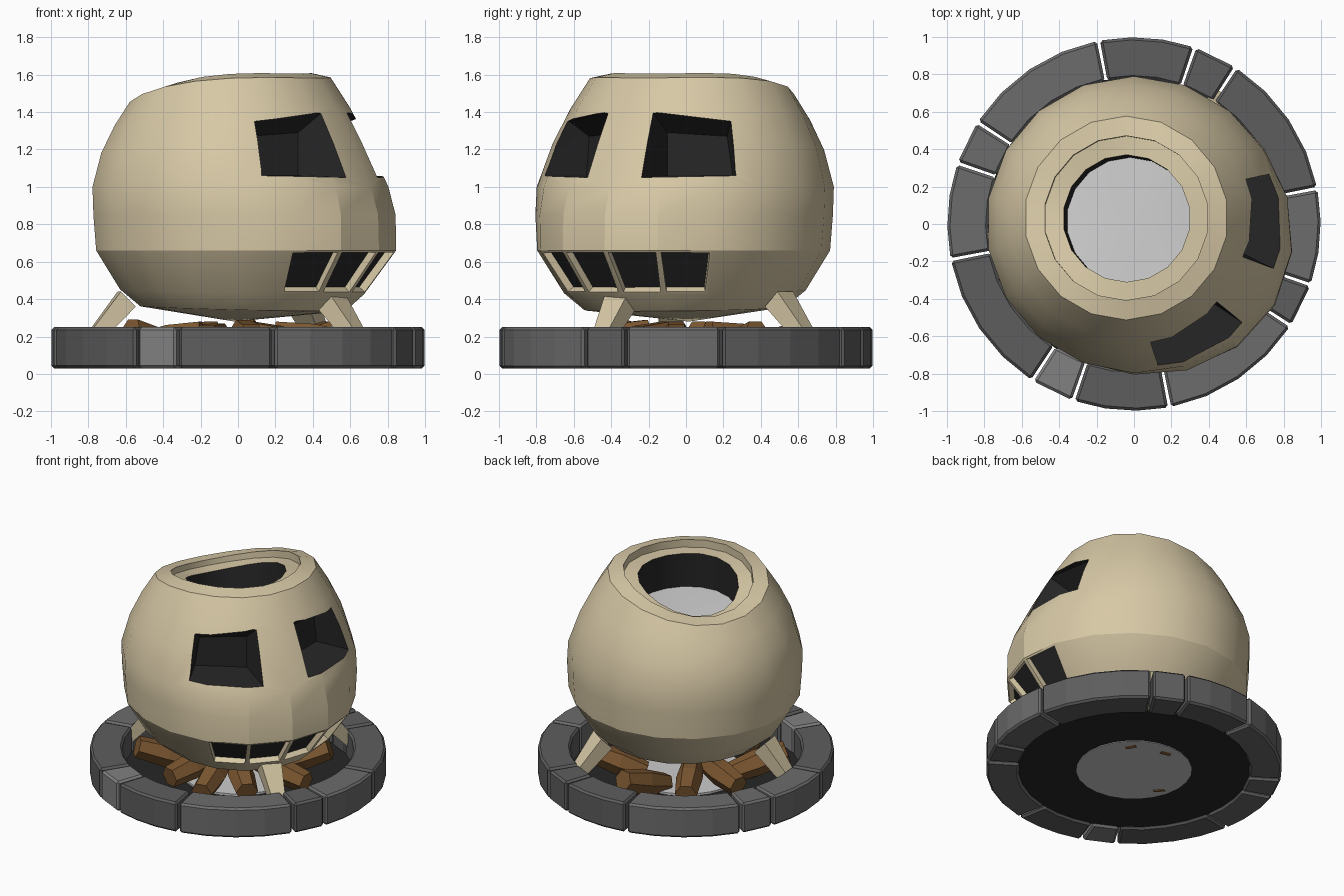
import bpy, bmesh, random
from math import radians, sin, cos, pi
from mathutils import Vector, Matrix

if "Cube" in bpy.data.objects:
    bpy.data.objects.remove(bpy.data.objects["Cube"])

random.seed(4)
FACE = radians(-30)  # direction the skull looks


def mat(name, r, g, b):
    m = bpy.data.materials.new(name)
    m.diffuse_color = (r, g, b, 1)
    m.use_nodes = True
    m.node_tree.nodes["Principled BSDF"].inputs["Base Color"].default_value = m.diffuse_color
    return m


BONE = mat("bone", .68, .58, .38)
DARK = mat("black", .02, .02, .02)
LIQUID = mat("liquid", .55, .55, .55)
WOOD = mat("wood", .20, .095, .03)
STONES = [mat("stone_%d" % i, v, v, v) for i, v in enumerate((.11, .15, .22))]


def finish(name, bm, mats):
    bmesh.ops.recalc_face_normals(bm, faces=bm.faces)
    me = bpy.data.meshes.new(name)
    bm.to_mesh(me)
    bm.free()
    for m in mats:
        me.materials.append(m)
    ob = bpy.data.objects.new(name, me)
    bpy.context.collection.objects.link(ob)
    return ob


def loft(loops, cap=True):
    """Closed solid through equal-length point loops."""
    bm = bmesh.new()
    rows = [[bm.verts.new(p) for p in l] for l in loops]
    n = len(rows[0])
    for a, b in zip(rows, rows[1:]):
        for i in range(n):
            bm.faces.new((a[i], a[(i + 1) % n], b[(i + 1) % n], b[i]))
    if cap:
        bm.faces.new(rows[0])
        bm.faces.new(rows[-1])
    return bm, rows


# Skull pot: 18-sided revolve with jaw bulge and tilted rim (radius, z, bulge)
PROFILE = [(.53, .35, .06), (.64, .44, .05), (.77, .66, .10), (.785, .85, .08),
           (.79, 1.0, .03), (.725, 1.2, 0), (.64, 1.36, 0), (.545, 1.5, 0),
           (.44, 1.52, 0), (.44, 1.47, 0), (.34, 1.47, 0), (.34, 1.25, 0)]


def pot_point(r, z, bulge, phi):
    c = cos(phi)
    r += bulge * max(0, c) ** 2
    off = .032 * min(1, max(0, (z - 1) / .5)) if r else 0
    if z > 1:
        z += (.052 + .085 * c - .055 * c * c) * (z - 1) / .5
    elif z < .5:
        z -= .015 * c
    a = FACE + phi
    return Vector((r * cos(a) - 1.3 * off, r * sin(a) + off, z))


loops = [[pot_point(r, z, b, 2 * pi * i / 18) for i in range(18)] for r, z, b in PROFILE]
bm, rows = loft(loops, False)
for row, z in ((rows[0], .28), (rows[-1], 1.27)):
    tip = bm.verts.new((-.02, .015, z))
    for i in range(18):
        f = bm.faces.new((row[i], row[(i + 1) % 18], tip))
        f.material_index = 2 if z > 1 else 0
bmesh.ops.recalc_face_normals(bm, faces=bm.faces)
# dark inner wall of the opening
for f in bm.faces:
    if set(f.verts) <= set(rows[-1] + rows[-2]):
        f.material_index = 1
# teeth slots: inset the four face sectors of the jaw band
teeth = [f for f in bm.faces if len(f.verts) == 4 and set(f.verts) <= {
    rows[k][i] for k in (1, 2) for i in (16, 17, 0, 1, 2)}]
bmesh.ops.inset_individual(bm, faces=teeth, thickness=.022, depth=0)
walls = bmesh.ops.inset_individual(bm, faces=teeth, thickness=.002, depth=-.04)
for f in teeth:
    f.material_index = 1
pot = finish("skull_pot", bm, [BONE, DARK, LIQUID])

# Eye sockets: tapered cutters, second one mirrored about the face direction
SURFACE = [(.59, -.18, 1.40), (.58, .24, 1.35), (.75, .27, 1.06), (.77, -.25, 1.05)]
BACK = [(.47, -.10, 1.29), (.47, .22, 1.27), (.47, .25, 1.06), (.47, -.10, 1.06)]
OUT = [(1.1, y, z) for x, y, z in SURFACE]
bpy.context.view_layer.objects.active = pot
for mirrored in (False, True):
    M = Matrix.Identity(3)
    if mirrored:
        M = (Matrix.Rotation(FACE, 3, 'Z') @ Matrix.Diagonal((1, -1, 1))
             @ Matrix.Rotation(-FACE, 3, 'Z'))
    bm, _ = loft([[M @ Vector(p) for p in l] for l in (BACK, SURFACE, OUT)])
    for f in bm.faces:
        f.material_index = 1
    cutter = finish("eye_cutter", bm, [BONE, DARK, LIQUID])
    cutter.hide_render = True
    mod = pot.modifiers.new("eye", 'BOOLEAN')
    mod.operation, mod.solver, mod.object = 'DIFFERENCE', 'EXACT', cutter
    bpy.ops.object.modifier_apply(modifier=mod.name)
    bpy.data.objects.remove(cutter)
bpy.ops.object.select_all(action='DESELECT')
pot.select_set(True)
bpy.ops.object.shade_smooth_by_angle(angle=radians(21))

# Three splayed tapered legs
for i, deg in enumerate((-35, 56, 187)):
    R = Matrix.Rotation(radians(deg), 3, 'Z')
    loop = lambda r, z, w, t: [R @ Vector((r + a * t, b * w, z + a * t)) for a, b in
                               ((-1, -1), (1, -1), (1, 1), (-1, 1))]
    bm, _ = loft([loop(.60, .40, .075, .04), loop(.82, .14, .04, .025)])
    finish("leg_%d" % i, bm, [BONE])

# Stone ring: long, medium and short blocks repeated four times
start = 57.0
for i in range(12):
    width, seg = ((46, 4), (30, 3), (14, 1))[i % 3]
    a0, a1 = start - width + .5, start - .5
    start -= width
    sections = []
    for k in range(seg + 1):
        a = radians(a0 + (a1 - a0) * k / seg)
        sections.append([(r * cos(a), r * sin(a), z) for r, z in
                         ((.78, .03), (.998, .03), (.998, .25), (.78, .25))])
    bm, _ = loft(sections)
    stone = finish("ring_stone_%d" % i, bm, [STONES[(i * 5 // 3) % 3 if i % 3 == 2 else i % 2]])
    bev = stone.modifiers.new("bevel", 'BEVEL')
    bev.width, bev.segments, bev.limit_method = .014, 1, 'ANGLE'
    bev.angle_limit = radians(40)

# Fire pit floor and ash patch
for name, r, z0, z1, m in (("pit_floor", .79, .045, .06, DARK), ("ash_patch", .39, .04, .075, None)):
    bm, _ = loft([[(r * cos(2 * pi * k / 24), r * sin(2 * pi * k / 24), z) for k in range(24)]
                  for z in (z0, z1)])
    finish(name, bm, [m] if m else [])

# Logs: hexagonal, leaning in or out (angle, outer radius, outer z, inner radius, inner z)
LOGS = [(-5, .60, .16, .20, .22), (-48, .50, .14, .12, .22), (-80, .58, .15, .20, .23),
        (-112, .55, .16, .18, .21), (212, .68, .23, .30, .09), (165, .55, .15, .20, .22),
        (125, .58, .16, .18, .22), (85, .66, .23, .28, .09), (38, .62, .22, .28, .09)]
for i, (deg, r0, z0, r1, z1) in enumerate(LOGS):
    a, b = radians(deg), radians(deg + random.uniform(-18, 18))
    p = Vector((r0 * cos(a), r0 * sin(a), z0))
    q = Vector((r1 * cos(b), r1 * sin(b), z1))
    R = (q - p).to_track_quat('Z', 'Y').to_matrix()
    hexa = lambda c, r: [c + R @ Vector((r * cos(k * pi / 3), r * sin(k * pi / 3), 0))
                         for k in range(6)]
    bm, _ = loft([hexa(p, .075), hexa(p.lerp(q, .5), .09), hexa(q, .07)])
    low = min(v.co.z for v in bm.verts)
    if low < 0:
        bmesh.ops.translate(bm, verts=bm.verts, vec=(0, 0, -low))
    finish("log_%d" % i, bm, [WOOD])
